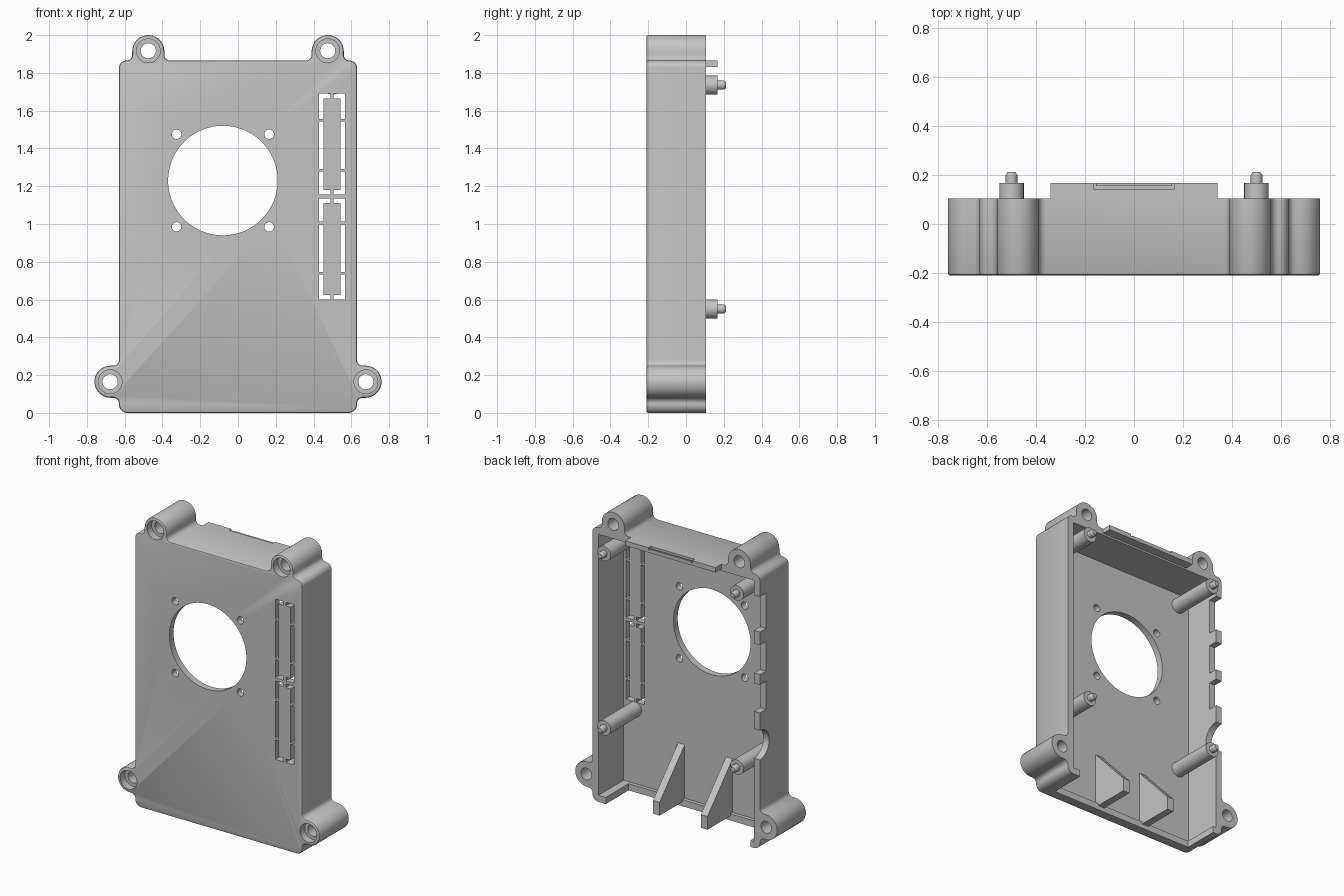
import bpy, bmesh, math
from mathutils import Vector, Matrix

if "Cube" in bpy.data.objects:
    bpy.data.objects.remove(bpy.data.objects["Cube"], do_unlink=True)

grey = bpy.data.materials.new("plain grey plastic")
grey.use_nodes = True
grey.diffuse_color = (0.55, 0.55, 0.55, 1)
grey.node_tree.nodes["Principled BSDF"].inputs["Base Color"].default_value = (0.55, 0.55, 0.55, 1)

FRONT, BACK, FLOOR = -0.21, 0.105, -0.165   # depth of outer face, rim, inside floor
WALL = 0.045


def finish(bm, name):
    bmesh.ops.recalc_face_normals(bm, faces=bm.faces[:])
    if bm.calc_volume(signed=True) < 0:
        bmesh.ops.reverse_faces(bm, faces=bm.faces[:])
    mesh = bpy.data.meshes.new(name)
    bm.to_mesh(mesh)
    bm.free()
    mesh.materials.append(grey)
    obj = bpy.data.objects.new(name, mesh)
    bpy.context.collection.objects.link(obj)
    return obj


def add_box(bm, x0, x1, y0, y1, z0, z1):
    size = Matrix.Diagonal((x1 - x0, y1 - y0, z1 - z0, 1))
    mid = Matrix.Translation(((x0 + x1) / 2, (y0 + y1) / 2, (z0 + z1) / 2))
    bmesh.ops.create_cube(bm, size=1, matrix=mid @ size)


def add_cylinder(bm, x, z, r, y0, y1, sides=32):
    place = Matrix.Translation((x, (y0 + y1) / 2, z)) @ Matrix.Rotation(math.pi / 2, 4, "X")
    bmesh.ops.create_cone(bm, cap_ends=True, segments=sides, radius1=r, radius2=r,
                          depth=y1 - y0, matrix=place)


def loft(bm, rings):
    """Closed solid through rings of equal point count."""
    loops = [[bm.verts.new(p) for p in ring] for ring in rings]
    count = len(loops[0])
    for a, b in zip(loops, loops[1:]):
        for i in range(count):
            j = (i + 1) % count
            bm.faces.new((a[i], a[j], b[j], b[i]))
    bm.faces.new(loops[0][::-1])
    bm.faces.new(loops[-1])


def rounded(corners, steps=10):
    """Round each corner (x, z, radius) of a right-angled outline."""
    points = []
    for i, (x, z, r) in enumerate(corners):
        p = Vector((x, z))
        a = (Vector(corners[i - 1][:2]) - p).normalized()
        b = (Vector(corners[(i + 1) % len(corners)][:2]) - p).normalized()
        for k in range(steps + 1):
            t = k / steps * math.pi / 2
            q = p + a * r * (1 - math.sin(t)) + b * r * (1 - math.cos(t))
            if not points or (q - points[-1]).length > 0.001:
                points.append(q)
    return points


def inset(points, amount):
    """Move a counter-clockwise outline inward."""
    moved = []
    for i, p in enumerate(points):
        t = (points[(i + 1) % len(points)] - p).normalized() + (p - points[i - 1]).normalized()
        t.normalize()
        moved.append(p + Vector((-t.y, t.x)) * amount)
    return moved


def cut(target, bm):
    cutter = finish(bm, "cutter")
    cutter.hide_render = True
    mod = target.modifiers.new("cut", "BOOLEAN")
    mod.operation, mod.solver, mod.object = "DIFFERENCE", "EXACT", cutter
    bpy.context.view_layer.objects.active = target
    bpy.ops.object.modifier_apply(modifier=mod.name)
    bpy.data.objects.remove(cutter, do_unlink=True)


def smooth(obj):
    bpy.ops.object.select_all(action="DESELECT")
    obj.select_set(True)
    bpy.context.view_layer.objects.active = obj
    bpy.ops.object.shade_smooth_by_angle(angle=math.radians(30))


# Case: one outline with the four screw lugs, front edge softened
right = [(0.63, 0, 0.045), (0.63, 0.08, 0.03), (0.76, 0.08, 0.085), (0.76, 0.25, 0.085),
         (0.63, 0.25, 0.03), (0.63, 1.865, 0.038), (0.56, 1.865, 0.03), (0.56, 2, 0.085),
         (0.39, 2, 0.085), (0.39, 1.865, 0.03)]
outline = rounded(right + [(-x, z, r) for x, z, r in reversed(right)])
bm = bmesh.new()
loft(bm, [[(p.x, y, p.y) for p in inset(outline, d)]
          for d, y in ((0.009, FRONT), (0.003, FRONT + 0.003), (0, FRONT + 0.009), (0, BACK))])
case = finish(bm, "case")

# Cavity, open at the back
bm = bmesh.new()
add_box(bm, -0.63 + WALL, 0.63 - WALL, FLOOR, 1, WALL, 1.865 - WALL)
cut(case, bm)

# Wide opening in the bottom wall
bm = bmesh.new()
add_box(bm, -0.56, 0.53, -0.14, 1, -1, 0.1)
cut(case, bm)

# Fan hole, fan screw holes and lug holes
bm = bmesh.new()
add_cylinder(bm, -0.08, 1.23, 0.29, -1, 0, 96)
for x in (-0.325, 0.165):
    for z in (0.985, 1.475):
        add_cylinder(bm, x, z, 0.025, -1, 0)
lugs = [(s * x, z) for s in (-1, 1) for x, z in ((0.475, 1.917), (0.677, 0.165))]
for x, z in lugs:
    add_cylinder(bm, x, z, 0.04, -1, 1)
cut(case, bm)

# Counterbores in the lugs
bm = bmesh.new()
for x, z in lugs:
    add_cylinder(bm, x, z, 0.063, -1, FRONT + 0.05)
cut(case, bm)

# Slotted frames beside the fan: side strips first, then split end strips
frames = ((1.155, 1.285, 1.55, 1.69), (0.6, 0.74, 1.005, 1.135))
sides, ends = bmesh.new(), bmesh.new()
for stops in frames:
    for s in (-1, 1):
        outer, inner, middle = (0.4975 + s * d for d in (0.07, 0.045, 0.009))
        x0, x1 = sorted((outer, inner))
        for i in range(3):
            z0 = stops[i] + (0.007 if i else 0)
            z1 = stops[i + 1] - (0.007 if i < 2 else 0)
            add_box(sides, x0, x1, -1, 0, z0, z1)
        x0, x1 = sorted((inner + s * 0.01, middle))
        for z in (stops[0], stops[3] - 0.025):
            add_box(ends, x0, x1, -1, 0, z, z + 0.025)
cut(case, sides)
cut(case, ends)

# Port notches and a round cable notch in the rim of one side wall
bm = bmesh.new()
for z0, z1 in ((1.48, 1.72), (1.19, 1.39), (0.93, 1.12)):
    add_box(bm, -1, -0.55, 0.04, 1, z0, z1)
place = Matrix.Translation((-0.7, BACK, 0.71)) @ Matrix.Rotation(math.pi / 2, 4, "Y")
bmesh.ops.create_cone(bm, cap_ends=True, segments=48, radius1=0.1, radius2=0.1,
                      depth=0.3, matrix=place)
cut(case, bm)
smooth(case)

# Tab on the top wall with a shallow latch recess
bm = bmesh.new()
add_box(bm, -0.34, 0.34, BACK - 0.02, 0.167, 1.832, 1.865)
tab = finish(bm, "top_tab")
bm = bmesh.new()
add_box(bm, -0.165, 0.165, 0.142, 1, 1.85, 2)
cut(tab, bm)
bm = bmesh.new()
add_box(bm, -0.155, 0.155, 0.155, 0.167, 1.845, 1.857)
finish(bm, "latch_lip")

# Board posts with locating pins
for side, x in (("left", 0.5), ("right", -0.5)):
    for level, z in (("lower", 0.55), ("upper", 1.735)):
        bm = bmesh.new()
        add_cylinder(bm, x, z, 0.05, FLOOR - 0.01, 0.167)
        add_cylinder(bm, x, z, 0.024, 0.16, 0.2)
        place = Matrix.Translation((x, 0.206, z)) @ Matrix.Rotation(-math.pi / 2, 4, "X")
        bmesh.ops.create_cone(bm, cap_ends=True, segments=32, radius1=0.024, radius2=0.016,
                              depth=0.012, matrix=place)
        smooth(finish(bm, f"{level}_{side}_post"))

# Sloping support ribs on the floor of the case
profile = [(FLOOR - 0.01, 0.03), (BACK, 0.03), (BACK, 0.12), (FLOOR - 0.01, 0.42)]
for name, x in (("left_rib", 0.15), ("right_rib", -0.21)):
    bm = bmesh.new()
    loft(bm, [[(x + d, y, z) for y, z in profile] for d in (-0.025, 0.025)])
    finish(bm, name)
